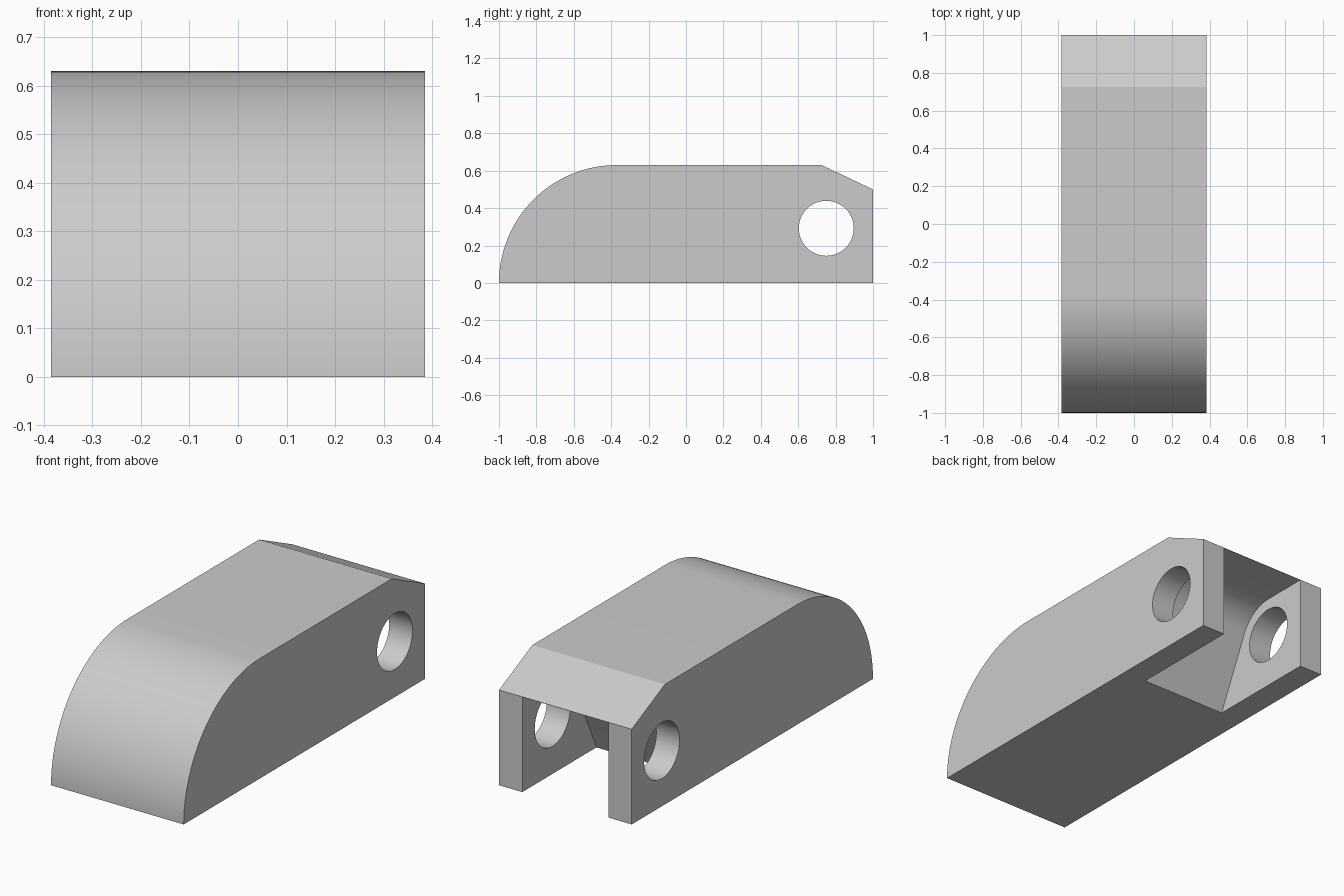
import bpy, bmesh, math

if "Cube" in bpy.data.objects:
    bpy.data.objects.remove(bpy.data.objects["Cube"])

grey = bpy.data.materials.new("plain grey")
grey.diffuse_color = (0.6, 0.6, 0.6, 1)
grey.use_nodes = True
grey.node_tree.nodes["Principled BSDF"].inputs["Base Color"].default_value = grey.diffuse_color

HALF_W, HEIGHT = 0.385, 0.63
SLOT_HALF = 0.25
PIN_Y, PIN_Z, PIN_R = 0.75, 0.292, 0.147


def arc(cy, cz, r, a0, a1, n):
    """Points of an arc in the y-z plane, angles in degrees."""
    return [(cy + r * math.cos(math.radians(a0 + (a1 - a0) * i / n)),
             cz + r * math.sin(math.radians(a0 + (a1 - a0) * i / n)))
            for i in range(n + 1)]


def extrude(name, profile, half):
    """Solid made by extruding a y-z profile symmetrically along x."""
    bm = bmesh.new()
    face = bm.faces.new([bm.verts.new((-half, y, z)) for y, z in profile])
    out = bmesh.ops.extrude_face_region(bm, geom=[face])
    verts = [v for v in out["geom"] if isinstance(v, bmesh.types.BMVert)]
    bmesh.ops.translate(bm, verts=verts, vec=(2 * half, 0, 0))
    bmesh.ops.recalc_face_normals(bm, faces=bm.faces)
    mesh = bpy.data.meshes.new(name)
    bm.to_mesh(mesh)
    bm.free()
    mesh.materials.append(grey)
    obj = bpy.data.objects.new(name, mesh)
    bpy.context.collection.objects.link(obj)
    return obj


# Block with quarter-round front and chamfered top rear edge
body = extrude("clevis_body",
               arc(-1 + HEIGHT, 0, HEIGHT, 180, 90, 40)
               + [(0.725, HEIGHT), (1, 0.5), (1, 0)], HALF_W)

# Slot between the ears: sloped front wall rounding into a flat ceiling
slot_r = 0.4985 - PIN_Z
bend = arc(PIN_Y, PIN_Z, slot_r, 155, 90, 16)
tan = math.tan(math.radians(25))
foot = bend[0][0] - (bend[0][1] + 0.1) * tan
slot = extrude("slot_cutter",
               [(foot, -0.1)] + bend + [(1.2, 0.4985), (1.2, -0.1)], SLOT_HALF)

# Pin hole through both ears
pin = extrude("pin_hole_cutter", arc(PIN_Y, PIN_Z, PIN_R, 0, 352.5, 47), 0.6)

for cutter in (slot, pin):
    mod = body.modifiers.new(cutter.name, "BOOLEAN")
    mod.operation = "DIFFERENCE"
    mod.solver = "EXACT"
    mod.object = cutter
    bpy.context.view_layer.objects.active = body
    bpy.ops.object.modifier_apply(modifier=mod.name)
for cutter in (slot, pin):
    bpy.data.objects.remove(cutter)

# Smooth the curved walls, keep the edges crisp
bpy.ops.object.select_all(action="DESELECT")
body.select_set(True)
bpy.context.view_layer.objects.active = body
bpy.ops.object.shade_smooth_by_angle(angle=math.radians(20))
